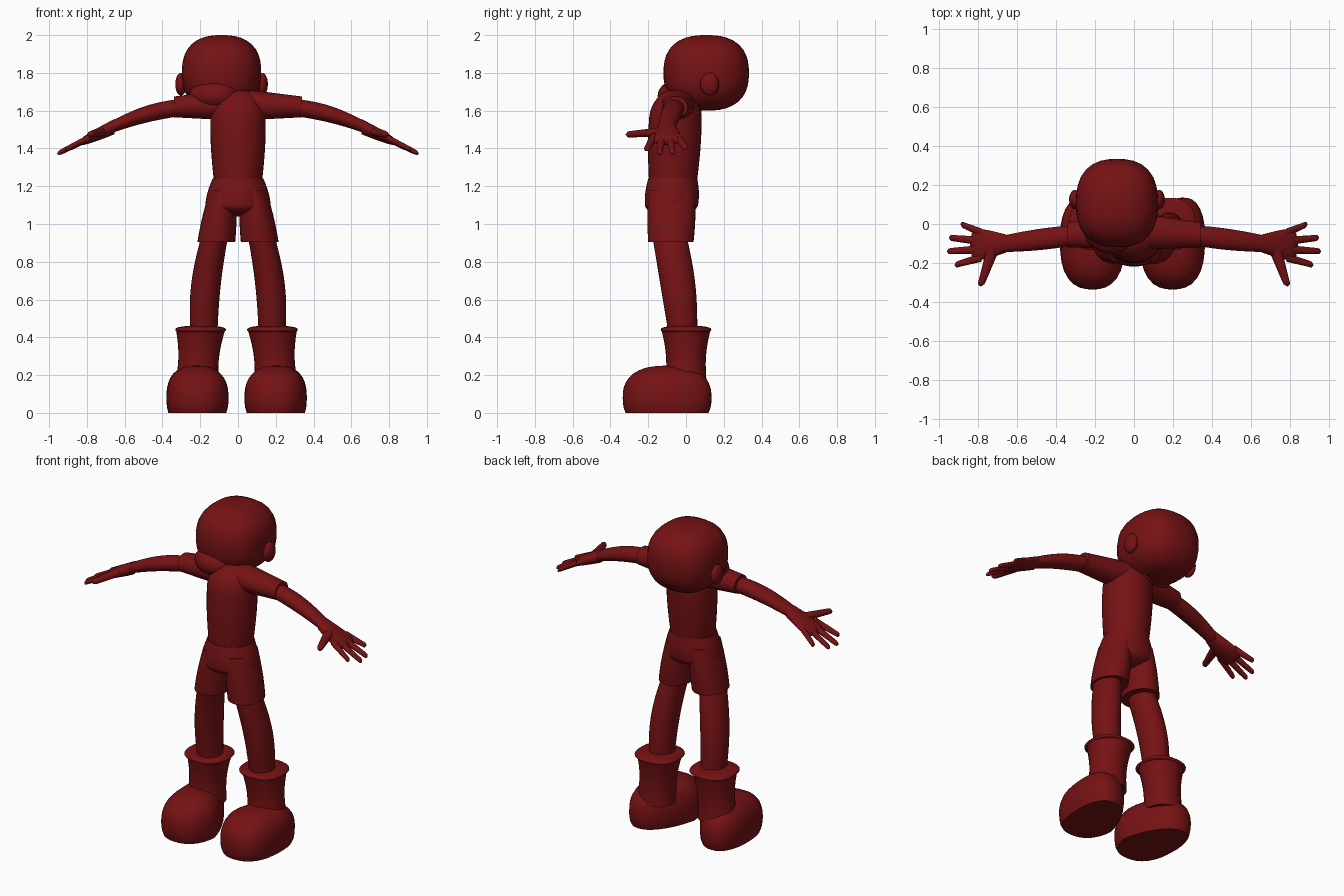
import bpy
import bmesh
import math
from mathutils import Vector

default_cube = bpy.data.objects.get("Cube")
if default_cube:
    bpy.data.objects.remove(default_cube, do_unlink=True)

DARK_RED = (0.18, 0.006, 0.007, 1)
red = bpy.data.materials.new("dark red")
red.use_nodes = True
red.diffuse_color = DARK_RED
red.node_tree.nodes["Principled BSDF"].inputs["Base Color"].default_value = DARK_RED

SIDES = 32
STEPS = 20
RING_PLANES = {"X": ("y", "z"), "Y": ("x", "z"), "Z": ("x", "y")}


def finish(name, bm):
    """Turn the bmesh into a smooth shaded, coloured object."""
    bmesh.ops.recalc_face_normals(bm, faces=bm.faces)
    mesh = bpy.data.meshes.new(name)
    bm.to_mesh(mesh)
    bm.free()
    mesh.materials.append(red)
    part = bpy.data.objects.new(name, mesh)
    bpy.context.collection.objects.link(part)
    bpy.ops.object.select_all(action="DESELECT")
    part.select_set(True)
    bpy.context.view_layer.objects.active = part
    bpy.ops.object.shade_smooth_by_angle(angle=math.radians(50))


def ball(name, centre, size, power=2, side=1, shape=None):
    """Ellipsoid that grows boxier as the power rises; shape may bend it."""
    bm = bmesh.new()
    bmesh.ops.create_uvsphere(bm, u_segments=SIDES, v_segments=STEPS, radius=1)
    for vert in bm.verts:
        length = sum(abs(part) ** power for part in vert.co) ** (1 / power)
        vert.co = Vector(centre) + vert.co / length * Vector(size)
        if shape:
            shape(vert.co)
        vert.co.x *= side
    finish(name, bm)


def tube(name, start, end, first, last, axis="X", side=1, bulge=0, bend=(0, 0, 0), tip=0):
    """Oval limb whose radii run from first to last; tip is the rounded share."""
    start, end, bend = Vector(start), Vector(end), Vector(bend)
    across, along = RING_PLANES[axis]
    bm = bmesh.new()
    rings = []
    for step in range(STEPS + 1):
        t = step / STEPS
        wave = math.sin(math.pi * t)
        radii = Vector(first).lerp(Vector(last), t) * (1 + bulge * wave)
        if tip and t > 1 - tip:
            radii *= max(0.05, math.sqrt(max(0, 1 - ((t - 1 + tip) / tip) ** 2)))
        ring = []
        for index in range(SIDES):
            angle = math.tau * index / SIDES
            point = start.lerp(end, t) + bend * wave
            setattr(point, across, getattr(point, across) + radii.x * math.cos(angle))
            setattr(point, along, getattr(point, along) + radii.y * math.sin(angle))
            point.x *= side
            ring.append(bm.verts.new(point))
        rings.append(ring)
    for lower, upper in zip(rings, rings[1:]):
        for index in range(SIDES):
            bm.faces.new((lower[index - 1], lower[index], upper[index], upper[index - 1]))
    bm.faces.new(rings[0])
    bm.faces.new(rings[-1])
    finish(name, bm)


def shape_foot(point):
    """Flatten the sole and narrow the heel on its inner side."""
    point.z = max(point.z, 0)
    heel = min(1, max(0, (point.y + 0.15) / 0.3))
    point.x += heel * (0.1 - 0.27 * (point.x - 0.03))


# Head, jaw and neck
HEAD_X = -0.087
ball("head", (HEAD_X, 0.107, 1.8), (0.21, 0.226, 0.2), power=2.5)
ball("jaw", (-0.12, -0.02, 1.68), (0.14, 0.13, 0.09))
ball("neck", (-0.03, 0, 1.64), (0.09, 0.09, 0.1))

# Shirt and seat of the shorts
tube("shirt", (0, -0.07, 1.2), (0, -0.05, 1.72), (0.125, 0.125), (0.14, 0.13),
     axis="Z", bulge=0.1, tip=0.3)
tube("shorts_seat", (0, -0.07, 1.24), (0, -0.08, 1.04), (0.135, 0.13), (0.17, 0.13),
     axis="Z", bulge=0.1, tip=0.3)

for side, prefix in ((1, "left_"), (-1, "right_")):
    ball(prefix + "ear", (HEAD_X * side + 0.215, 0.125, 1.74), (0.03, 0.05, 0.06), side=side)

    # Shorts leg and bare leg
    tube(prefix + "shorts_leg", (0.08, -0.075, 1.18), (0.115, -0.08, 0.905),
         (0.07, 0.12), (0.1, 0.12), axis="Z", side=side, bulge=0.06)
    tube(prefix + "leg", (0.12, -0.09, 0.95), (0.18, -0.015, 0.4), (0.07, 0.09), (0.07, 0.075),
         axis="Z", side=side, bulge=0.12, bend=(0.02, 0.01, 0))

    # Boot, set slightly off the middle
    boot_x = 0.19 - 0.008 * side
    tube(prefix + "boot_shaft", (boot_x, 0, 0.44), (boot_x + 0.02, 0, 0.15),
         (0.13, 0.13), (0.115, 0.11), axis="Z", side=side, bulge=-0.12)
    ball(prefix + "boot_cuff", (boot_x, 0, 0.44), (0.134, 0.134, 0.022), power=2.5, side=side)
    ball(prefix + "boot_foot", (boot_x + 0.015, -0.1, 0.08), (0.165, 0.235, 0.17),
         power=2.5, side=side, shape=shape_foot)

    # Sleeve, arm and glove
    tube(prefix + "sleeve", (0.06, -0.04, 1.63), (0.34, -0.055, 1.62),
         (0.09, 0.08), (0.064, 0.055), side=side)
    tube(prefix + "arm", (0.28, -0.055, 1.62), (0.7, -0.105, 1.5), (0.05, 0.044), (0.04, 0.03),
         side=side, bulge=0.2, bend=(0, 0, 0.02))
    tube(prefix + "glove", (0.655, -0.1, 1.515), (0.84, -0.107, 1.43), (0.046, 0.04),
         (0.085, 0.02), side=side, bulge=0.1, tip=0.2)

    # Fingers fan out from the palm, the middle ones reaching furthest
    for number, finger in enumerate(("little", "ring", "middle", "index")):
        tip_x = 0.96 - 0.025 * (number - 1.7) ** 2
        tip_z = 1.37 + 0.012 * (number - 1.6) ** 2
        tube(prefix + finger + "_finger", (0.78, -0.045 - 0.042 * number, 1.46),
             (tip_x, -0.07 * number, tip_z), (0.022, 0.02), (0.015, 0.013), side=side, tip=0.1)
    tube(prefix + "thumb", (0.715, -0.11, 1.49), (0.786, -0.32, 1.473), (0.035, 0.025),
         (0.017, 0.016), axis="Y", side=side, tip=0.1)
